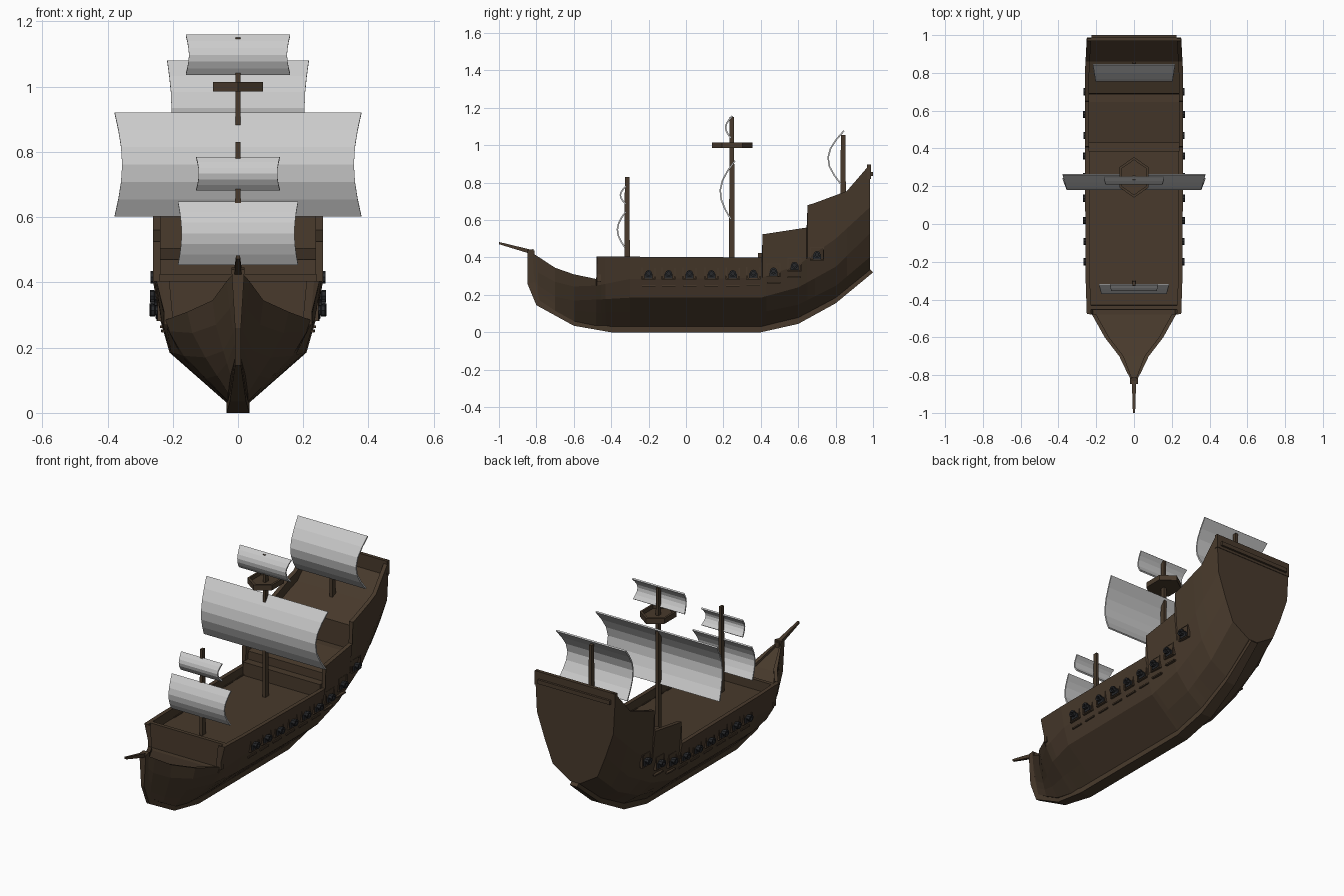
import bpy, bmesh, math
from mathutils import Vector

if "Cube" in bpy.data.objects:
    bpy.data.objects.remove(bpy.data.objects["Cube"])


def material(name, rgb):
    m = bpy.data.materials.new(name)
    m.diffuse_color = (*rgb, 1)
    m.use_nodes = True
    m.node_tree.nodes["Principled BSDF"].inputs["Base Color"].default_value = m.diffuse_color
    return m


WOOD = material("dark_wood", (0.065, 0.042, 0.025))
IRON = material("iron", (0.02, 0.021, 0.024))


def finish(name, bm, mat=None):
    bmesh.ops.recalc_face_normals(bm, faces=bm.faces)
    me = bpy.data.meshes.new(name)
    bm.to_mesh(me)
    bm.free()
    ob = bpy.data.objects.new(name, me)
    bpy.context.collection.objects.link(ob)
    if mat:
        me.materials.append(mat)
    return ob


def loft(name, rings, mat):
    """Closed skin through rings of equal length, capped at both ends."""
    bm = bmesh.new()
    vs = [[bm.verts.new(p) for p in r] for r in rings]
    n = len(rings[0])
    for a, b in zip(vs, vs[1:]):
        for i in range(n):
            bm.faces.new((a[i], a[(i + 1) % n], b[(i + 1) % n], b[i]))
    bm.faces.new(vs[0])
    bm.faces.new(vs[-1])
    return finish(name, bm, mat)


def box(name, lo, hi, mat=WOOD):
    rings = [[(lo[0], y, lo[2]), (hi[0], y, lo[2]), (hi[0], y, hi[2]), (lo[0], y, hi[2])]
             for y in (lo[1], hi[1])]
    return loft(name, rings, mat)


def interp(table, y):
    for a, b in zip(table, table[1:]):
        if y <= b[0]:
            t = max(0, (y - a[0]) / (b[0] - a[0]))
            return [p + (q - p) * t for p, q in zip(a, b)][1:]
    return list(table[-1][1:])


# Hull sections: y, bottom z, chine x/z, upper bend x/z, rail x
SHAPE = [(-.83, .28, .006, .33, .008, .37, .012),
         (-.79, .16, .014, .25, .025, .32, .035),
         (-.70, .10, .045, .19, .068, .27, .078),
         (-.60, .045, .10, .17, .14, .245, .155),
         (-.48, .02, .165, .175, .21, .25, .222),
         (-.475, .02, .167, .175, .212, .25, .25),
         (-.30, .012, .205, .185, .235, .285, .256),
         (.40, .012, .21, .185, .24, .29, .26),
         (.60, .06, .205, .24, .243, .36, .26),
         (.80, .17, .20, .35, .243, .50, .26),
         (.985, .32, .19, .53, .238, .67, .25)]
# Sheer line: y, rail z, deck z
SHEER = [(-.83, .43, .415), (-.70, .345, .33), (-.60, .31, .295), (-.48, .285, .27),
         (-.478, .405, .27), (-.455, .405, .27), (-.453, .405, .405), (-.432, .405, .405),
         (-.43, .405, .35), (.405, .40, .35), (.41, .525, .35), (.425, .526, .35),
         (.43, .527, .47), (.645, .56, .505), (.65, .68, .505), (.685, .69, .505),
         (.69, .692, .635), (.86, .755, .70), (.985, .90, .83)]


def section(y):
    k, w1, z1, w2, z2, w3 = interp(SHAPE, y)
    rail, deck = interp(SHEER, y)
    w0 = min(.03, w1 * .5)
    wi = max(w3 - .023, w3 * .6)
    # bottom panel bulges a little towards the stern
    bulge = max(0, y - .4) * .05
    half = [(w0, k + .015), ((w0 + w1) / 2 + bulge, (k + .015 + z1) / 2 - bulge), (w1, z1),
            (w2, z2), (w3, rail), (wi, rail), (wi, deck)]
    return [(x, y, z) for x, z in half] + [(-x, y, z) for x, z in reversed(half)]


def side_x(y, z):
    _, _, _, w2, z2, w3 = interp(SHAPE, y)
    rail, _ = interp(SHEER, y)
    return w2 + (w3 - w2) * (z - z2) / (rail - z2)


ys = sorted({r[0] for r in SHAPE} | {r[0] for r in SHEER})
loft("hull", [section(y) for y in ys], WOOD)

# Keel and stem: outer y, z, inner y, z, half width
KEEL = [(-.848, .44, -.815, .445, .02), (-.848, .26, -.81, .27, .009),
        (-.80, .145, -.77, .175, .009), (-.60, .035, -.59, .075, .025),
        (-.40, 0, -.40, .03, .035), (.40, 0, .40, .03, .035), (.60, .045, .59, .08, .035),
        (.80, .155, .785, .19, .03), (1.0, .32, .975, .345, .022)]
loft("keel", [[(-w, y, z), (w, y, z), (w, v, u), (-w, v, u)] for y, z, v, u, w in KEEL], WOOD)

# Stern rail, ledge and quarterdeck step
box("stern_rail", (-.25, .968, .82), (.25, .988, .898))
box("stern_ledge", (-.225, .985, .835), (.225, 1.0, .858))
box("quarterdeck_step", (-.24, .385, .34), (.24, .428, .425))

# Bowsprit
s = .009
loft("bowsprit", [[(-a, y, z - a), (a, y, z - a), (a, y, z + a), (-a, y, z + a)]
                  for y, z, a in ((-.81, .425, .012), (-1.0, .477, .006))], WOOD)

# Masts
for name, y, z0, z1 in (("fore_mast", -.315, .33, .83), ("main_mast", .245, .33, 1.15),
                        ("aft_mast", .84, .66, 1.055)):
    loft(name, [[(-s * t, y - .014 * t, z), (s * t, y - .014 * t, z),
                 (s * t, y + .014 * t, z), (-s * t, y + .014 * t, z)]
                for z, t in ((z0, 1.1), (z1, .85))], WOOD)


# Lookout: shallow hexagonal tray
def hexagon(r, z):
    return [(.74 * r * math.sin(math.pi * i / 3) / .866 * .96, .247 + r * math.cos(math.pi * i / 3), z)
            for i in range(6)]


loft("lookout", [hexagon(.108, .985), hexagon(.108, 1.015), hexagon(.092, 1.015),
                 hexagon(.092, .995)], WOOD)


# Sails: bowed sheets with hollow sides
def sail(name, hw, top, bottom, belly, n=6):
    bm = bmesh.new()
    rows = []
    for i in range(n + 1):
        t = i / n
        arc = math.sin(math.pi * t)
        y = bottom[0] + (top[0] - bottom[0]) * t - belly * arc
        z = bottom[1] + (top[1] - bottom[1]) * t
        w = hw * (1 - .06 * arc)
        rows.append([bm.verts.new((x * w, y, z)) for x in (-1, 1)])
    for a, b in zip(rows, rows[1:]):
        bm.faces.new((a[0], a[1], b[1], b[0]))
    ob = finish(name, bm)
    mod = ob.modifiers.new("thickness", 'SOLIDIFY')
    mod.thickness = .008
    mod.offset = 0


sail("main_sail", .378, (.262, .918), (.24, .604), .068)
sail("main_top_sail", .16, (.248, 1.157), (.24, 1.038), .032)
sail("aft_sail", .217, (.845, 1.078), (.83, .79), .078)
sail("fore_sail", .184, (-.322, .645), (-.328, .455), .042)
sail("fore_top_sail", .128, (-.32, .782), (-.322, .685), .03)

# Gun ports, guns and lower lids on both sides
PORTS = [(-.2, .318), (-.093, .318), (.019, .318), (.136, .318), (.25, .318),
         (.36, .32), (.468, .332), (.58, .362), (.70, .42)]
for n, (y, z) in enumerate(PORTS):
    for m in (-1, 1):
        tag = f"{n + 1}_{'right' if m > 0 else 'left'}"
        x = side_x(y, z)
        # frame of four bars
        for dy, dz, hy, hz in ((0, .034, .038, .003), (0, -.034, .038, .003),
                               (.035, 0, .003, .034), (-.035, 0, .003, .034)):
            a, b = sorted((m * (x - .012), m * (x + .005)))
            box("port_frame_" + tag, (a, y + dy - hy, z + dz - hz), (b, y + dy + hy, z + dz + hz))
        # gun barrel with a flared muzzle
        prof = ((-.03, .015), (.012, .015), (.014, .019), (.026, .019), (.026, .009), (.012, .009))
        loft("gun_" + tag, [[(m * (x + d), y + r * math.cos(k * math.pi / 4),
                              z - .004 + r * math.sin(k * math.pi / 4)) for k in range(8)]
                            for d, r in prof], IRON)
        # gun carriage
        a, b = sorted((m * (x - .012), m * (x + .007)))
        box("gun_carriage_" + tag, (a, y - .022, z - .03), (b, y + .022, z - .004), IRON)
        # lower lid strip
        lz = z - .068
        if n < 8:
            lx = side_x(y, lz)
            a, b = sorted((m * (lx - .012), m * (lx + .003)))
            box("lower_lid_" + tag, (a, y - .036, lz - .004), (b, y + .036, lz + .004))
